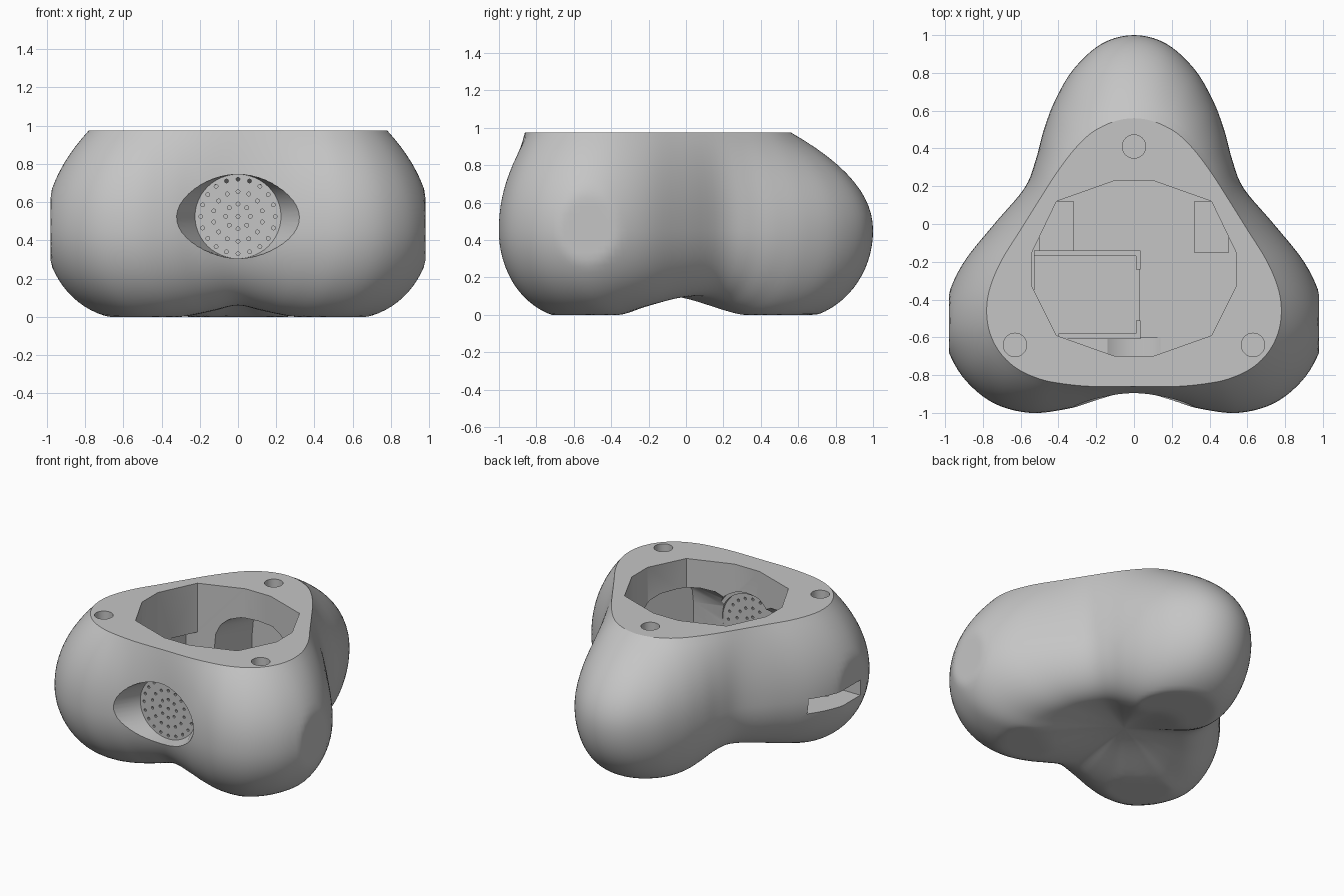
import bpy, bmesh, math
from mathutils import Matrix

if "Cube" in bpy.data.objects:
    bpy.data.objects.remove(bpy.data.objects["Cube"])

grey = bpy.data.materials.new("plain grey")
grey.diffuse_color = (0.56, 0.56, 0.56, 1)
grey.use_nodes = True
grey.node_tree.nodes["Principled BSDF"].inputs["Base Color"].default_value = grey.diffuse_color

# Half outline columns: widest x, y / top rim x, y / underside height
HALF = [
    (0, -.91, 0, -.86, .06), (.2, -.94, .22, -.86, .035), (.36, -.98, .38, -.845, .015),
    (.55, -1, .5, -.82, -.005), (.74, -.95, .62, -.765, -.022), (.89, -.83, .71, -.68, -.02),
    (.98, -.68, .765, -.57, -.012), (1.01, -.54, .78, -.45, 0), (.985, -.38, .76, -.33, .03),
    (.9, -.2, .7, -.19, .06), (.74, 0, .6, -.03, .09), (.58, .19, .5, .13, .1),
    (.52, .34, .41, .27, .08), (.48, .49, .32, .39, .04), (.42, .65, .235, .475, 0),
    (.32, .82, .15, .525, -.02), (.17, .955, .075, .551, -.024), (0, 1, 0, .56, -.025)]
LOOP = HALF + [(-a, b, -c, d, e) for a, b, c, d, e in HALF[-2:0:-1]]
TOP, MID, HUB, ARCH, TF = .975, .45, (0, -.1), .1, .4


def smooth_loop(pts, sub):
    """Closed Catmull-Rom interpolation of tuples."""
    out, n = [], len(pts)
    for i in range(n):
        p = [pts[(i + k) % n] for k in (-1, 0, 1, 2)]
        for s in range(sub):
            t = s / sub
            out.append([.5 * (2 * b + (c - a) * t + (2 * a - 5 * b + 4 * c - d) * t * t
                              + (3 * b - a - 3 * c + d) * t ** 3) for a, b, c, d in zip(*p)])
    return out


def finish(bm, name):
    bmesh.ops.recalc_face_normals(bm, faces=bm.faces[:])
    me = bpy.data.meshes.new(name)
    bm.to_mesh(me)
    bm.free()
    ob = bpy.data.objects.new(name, me)
    bpy.context.collection.objects.link(ob)
    me.materials.append(grey)
    return ob


def add_box(bm, x0, x1, y0, y1, z0, z1):
    m = Matrix.Translation(((x0 + x1) / 2, (y0 + y1) / 2, (z0 + z1) / 2)) @ \
        Matrix.Diagonal((x1 - x0, y1 - y0, z1 - z0, 1))
    bmesh.ops.create_cube(bm, size=1, matrix=m)


def add_loft(bm, a, b):
    """Closed solid between two equal point loops."""
    va, vb = [bm.verts.new(p) for p in a], [bm.verts.new(p) for p in b]
    n = len(va)
    bm.faces.new(va[::-1])
    bm.faces.new(vb)
    for i in range(n):
        j = (i + 1) % n
        bm.faces.new((va[i], va[j], vb[j], vb[i]))


def ring_y(x, z, rx, rz, y, n):
    return [(x + rx * math.cos(2 * math.pi * i / n), y, z + rz * math.sin(2 * math.pi * i / n))
            for i in range(n)]


# Three-lobed body: each column runs from the top rim, over the bulge, under to the hub
bm = bmesh.new()
cols = smooth_loop(LOOP, 5)
rows = []
for k in range(12):
    q = 1 - k / 12
    w = q ** 2.1
    rows.append([(mx + (tx - mx) * w, my + (ty - my) * w, MID + (TOP - MID) * q)
                 for mx, my, tx, ty, zf in cols])
for k in range(30):
    s = k / 30
    t = TF * (1 - math.cos(s / .6 * math.pi / 2)) if s < .6 else TF + (s - .6) / .4 * (1 - TF)
    row = []
    for mx, my, tx, ty, zf in cols:
        if t < TF:
            z = zf + (MID - zf) * (1 - math.sqrt(max(0, 1 - (1 - t / TF) ** 2)))
        else:
            u = (t - TF) / (1 - TF)
            z = zf + (ARCH - zf) * u * u * (3 - 2 * u)
        row.append((mx + (HUB[0] - mx) * t, my + (HUB[1] - my) * t, max(0, z)))
    rows.append(row)
grid = [[bm.verts.new((max(-.98, min(.98, x)), y, z)) for x, y, z in r] for r in rows]
n = len(cols)
hub = bm.verts.new((*HUB, ARCH))
bm.faces.new(grid[0])
for i in range(n):
    j = (i + 1) % n
    for a, b in zip(grid, grid[1:]):
        bm.faces.new((a[i], a[j], b[j], b[i]))
    bm.faces.new((grid[-1][i], grid[-1][j], hub))
body = finish(bm, "body")


def cut(build, name):
    c = bmesh.new()
    build(c)
    ob = finish(c, name)
    ob.hide_render = True
    mod = body.modifiers.new(name, 'BOOLEAN')
    mod.operation, mod.solver, mod.object = 'DIFFERENCE', 'EXACT', ob
    bpy.context.view_layer.objects.active = body
    bpy.ops.object.modifier_apply(modifier=name)
    bpy.data.objects.remove(ob)


# Faceted cavity open at the top
CAV = [(.1, .23), (.41, .12), (.54, -.15), (.54, -.33), (.41, -.59), (.1, -.7)]
CAV += [(-x, y) for x, y in CAV[::-1]]
cut(lambda b: add_loft(b, [(x, y, .3) for x, y in CAV], [(x, y, 1.2) for x, y in CAV]), "cavity")


# Arched hollows running from the cavity into each lobe
def arch_loop(r, half, top, turn):
    prof = [(-1, .302), (1, .302)]
    for i in range(11):
        a = math.pi * i / 10
        c = math.cos(a)
        prof.append((math.copysign(abs(c) ** .7, c), .5 + (top - .5) * math.sin(a) ** .7))
    ca, sa = math.cos(turn), math.sin(turn)
    return [(x * half * ca - r * sa, x * half * sa + r * ca - .28, z) for x, z in prof]


for i, name in enumerate(("back_hollow", "left_hollow", "right_hollow")):
    turn = i * 2 * math.pi / 3
    cut(lambda b: add_loft(b, arch_loop(.25, .33, .83, turn),
                           arch_loop(.8, .25, .7, turn)), name)


# Side pockets in the cavity floor and walls
def pockets(b):
    add_box(b, .32, .5, -.15, .12, .25, .62)
    add_box(b, -.5, -.32, -.15, .12, .25, .62)


cut(pockets, "pockets")


# Screw holes in the rim
def screws(b):
    for x, y in ((0, .41), (.63, -.64), (-.63, -.64)):
        bmesh.ops.create_cone(b, cap_ends=True, segments=32, radius1=.062, radius2=.062,
                              depth=.3, matrix=Matrix.Translation((x, y, 1.01)))


cut(screws, "screw_holes")

# Flared front recess and stepped inner recess leave a thin grille wall
cut(lambda b: add_loft(b, ring_y(0, .525, .225, .22, -.8, 48),
                       ring_y(0, .525, .35, .22, -1.02, 48)), "front_recess")
cut(lambda b: add_loft(b, ring_y(0, .525, .265, .265, -.6, 48),
                       ring_y(0, .525, .265, .265, -.735, 48)), "inner_recess")
cut(lambda b: add_loft(b, ring_y(0, .525, .24, .24, -.7, 48),
                       ring_y(0, .525, .24, .24, -.765, 48)), "inner_step")


# Grille perforations
def perforations(b):
    for count, r in ((1, 0), (8, .065), (14, .13), (20, .195)):
        for i in range(count):
            a = math.pi / 2 + 2 * math.pi * i / count
            x, z = r * math.cos(a), .525 + r * math.sin(a)
            add_loft(b, ring_y(x, z, .01, .01, -.74, 10), ring_y(x, z, .01, .01, -.83, 10))


cut(perforations, "perforations")

# Connector slot through the left side
cut(lambda b: add_box(b, -1.1, -.45, -.6, -.16, .35, .46), "side_slot")

bpy.ops.object.select_all(action='DESELECT')
body.select_set(True)
bpy.context.view_layer.objects.active = body
bpy.ops.object.shade_smooth_by_angle(angle=math.radians(28))

# Board tray on the cavity floor with low rails
bm = bmesh.new()
add_box(bm, -.53, .03, -.605, -.145, .29, .33)
add_box(bm, -.53, .035, -.17, -.14, .29, .35)
add_box(bm, -.4, .035, -.61, -.58, .29, .35)
add_box(bm, .01, .035, -.24, -.14, .29, .35)
add_box(bm, .01, .035, -.61, -.51, .29, .35)
finish(bm, "board_tray")
